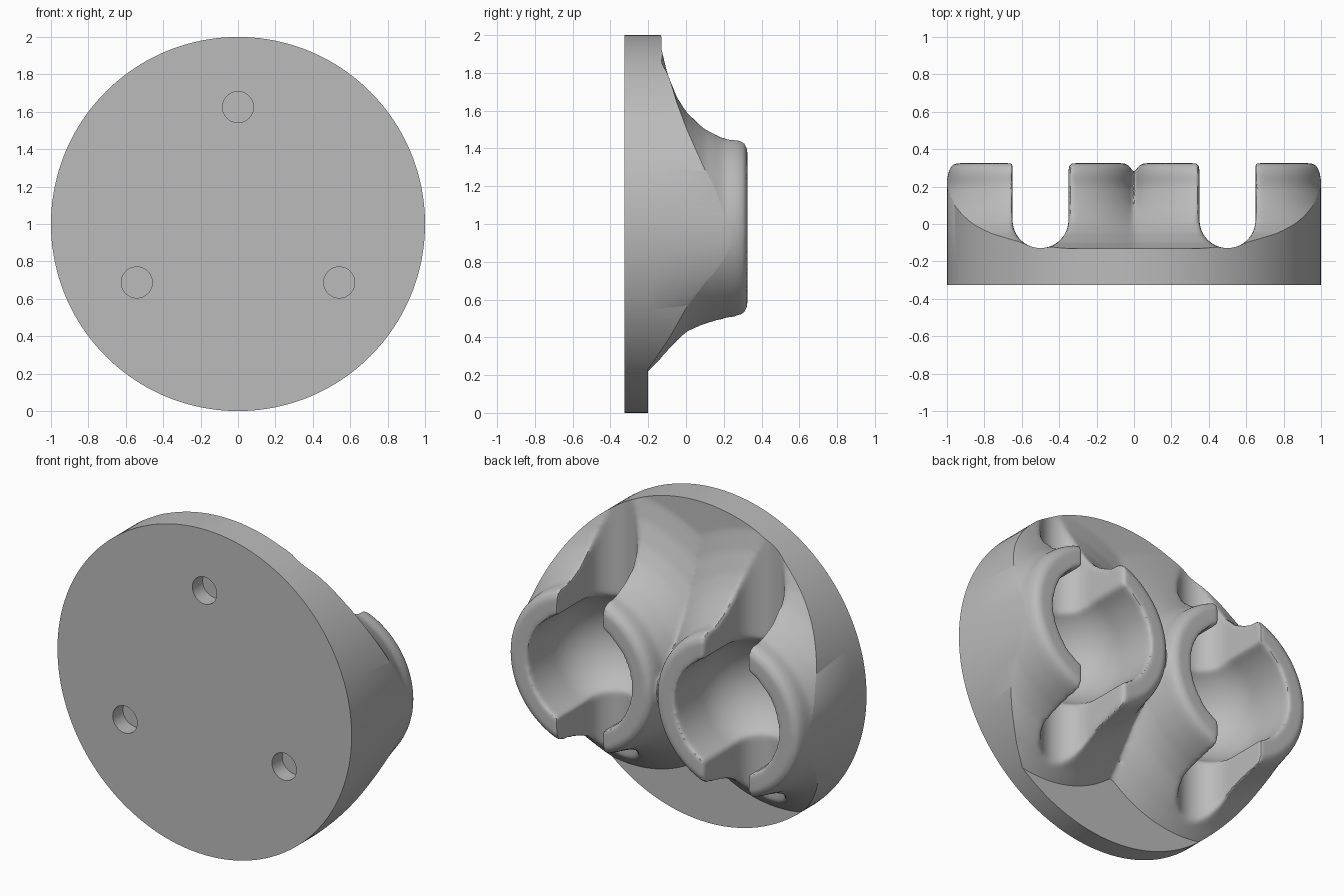
import bpy, bmesh, math

if bpy.data.objects.get("Cube"):
    bpy.data.objects.remove(bpy.data.objects["Cube"])

grey = bpy.data.materials.new("plain grey")
grey.use_nodes = True
grey.diffuse_color = (0.5, 0.5, 0.5, 1)
grey.node_tree.nodes["Principled BSDF"].inputs["Base Color"].default_value = (0.5, 0.5, 0.5, 1)

KNOB_X, KNOB_Z = 0.5, 0.98


def loft(name, rings):
    """Closed solid through a list of equal rings of points."""
    bm = bmesh.new()
    rows = [[bm.verts.new(p) for p in ring] for ring in rings]
    n = len(rows[0])
    for a, b in zip(rows, rows[1:]):
        for i in range(n):
            j = (i + 1) % n
            bm.faces.new((a[i], a[j], b[j], b[i]))
    bm.faces.new(rows[0])
    bm.faces.new(rows[-1])
    bmesh.ops.recalc_face_normals(bm, faces=bm.faces)
    mesh = bpy.data.meshes.new(name)
    bm.to_mesh(mesh)
    bm.free()
    mesh.materials.append(grey)
    obj = bpy.data.objects.new(name, mesh)
    bpy.context.collection.objects.link(obj)
    return obj


def ring(x, y, z, radius, n):
    """Circle facing y; radius may depend on the angle."""
    pts = []
    for i in range(n):
        a = math.tau * i / n
        r = radius(a) if callable(radius) else radius
        pts.append((x + r * math.cos(a), y, z + r * math.sin(a)))
    return pts


def lathe(name, x, z, profile, n=96):
    return loft(name, [ring(x, y, z, r, n) for y, r in profile])


def apply_modifier(obj, kind, **settings):
    mod = obj.modifiers.new(kind.lower(), kind)
    for key, value in settings.items():
        setattr(mod, key, value)
    bpy.context.view_layer.objects.active = obj
    bpy.ops.object.modifier_apply(modifier=mod.name)


def combine(obj, other, operation):
    apply_modifier(obj, "BOOLEAN", object=other, operation=operation, solver="MANIFOLD")
    bpy.data.objects.remove(other)


# Flared knob: depth, radius of the lower half, radius of the upper half
FLARE = [(0.325, 0.45, 0.45), (0.31, 0.48, 0.48), (0.27, 0.495, 0.495), (0.2, 0.51, 0.5),
         (0.1, 0.535, 0.55), (0.05, 0.555, 0.59), (0, 0.58, 0.64), (-0.05, 0.62, 0.715),
         (-0.1, 0.665, 0.83), (-0.13, 0.69, 0.95), (-0.135, 0.695, 1.6), (-0.28, 0.84, 1.6)]


def flare_radius(low, high):
    def radius(a):
        t = min(1, max(0, 0.5 + 1.3 * math.sin(a)))
        return low + (high - low) * t * t * (3 - 2 * t)
    return radius


def knob(x):
    return loft("knob", [ring(x, y, KNOB_Z, flare_radius(lo, hi), 128) for y, lo, hi in FLARE])


def slot(x):
    """U-shaped channel running from top to bottom."""
    arc = [(x + 0.15 * math.cos(a), 0.02 + 0.15 * math.sin(a))
           for a in (math.pi + math.pi * i / 24 for i in range(25))]
    outline = arc + [(x + 0.15, 0.6), (x - 0.15, 0.6)]
    return loft("slot_cutter", [[(px, py, z) for px, py in outline] for z in (-0.8, 2.8)])


def socket(x):
    """Round-bottomed bowl with a straight upper wall."""
    r, depth = 0.35, 0.07
    profile = [(0.6, r)]
    for i in range(24):
        a = math.pi / 2 * i / 24
        profile.append((depth - r * math.sin(a), r * math.cos(a)))
    return lathe("socket_cutter", x, KNOB_Z, profile)


# Twin holder, softened then trimmed to the round plate
holder = knob(KNOB_X)
combine(holder, knob(-KNOB_X), "UNION")
combine(holder, lathe("rough_trim", 0, 1, [(-0.5, 1.06), (0.6, 1.06)]), "INTERSECT")
for side in (1, -1):
    combine(holder, slot(side * KNOB_X), "DIFFERENCE")
    combine(holder, socket(side * KNOB_X), "DIFFERENCE")
apply_modifier(holder, "REMESH", mode="VOXEL", voxel_size=0.013, use_smooth_shade=True)
apply_modifier(holder, "SMOOTH", factor=0.5, iterations=14)
combine(holder, lathe("trim", 0, 1, [(-0.2, 1), (0.6, 1)], 160), "INTERSECT")
holder.name = "twin_holder"

# Back plate with bowl bottoms and three blind screw holes
plate = lathe("base_plate", 0, 1, [(-0.325, 1), (-0.2, 1)], 160)
for side in (1, -1):
    combine(plate, socket(side * KNOB_X), "DIFFERENCE")
for k in range(3):
    a = math.pi / 2 + math.tau * k / 3
    hole = lathe("hole_cutter", 0.625 * math.cos(a), 1 + 0.625 * math.sin(a),
                 [(-0.5, 0.083), (-0.225, 0.083)], 48)
    combine(plate, hole, "DIFFERENCE")

# Shading and material
for obj in (holder, plate):
    obj.data.materials.clear()
    obj.data.materials.append(grey)
    for poly in obj.data.polygons:
        poly.material_index = 0
    bpy.ops.object.select_all(action="DESELECT")
    obj.select_set(True)
    bpy.context.view_layer.objects.active = obj
    bpy.ops.object.shade_smooth_by_angle(angle=math.radians(35))
